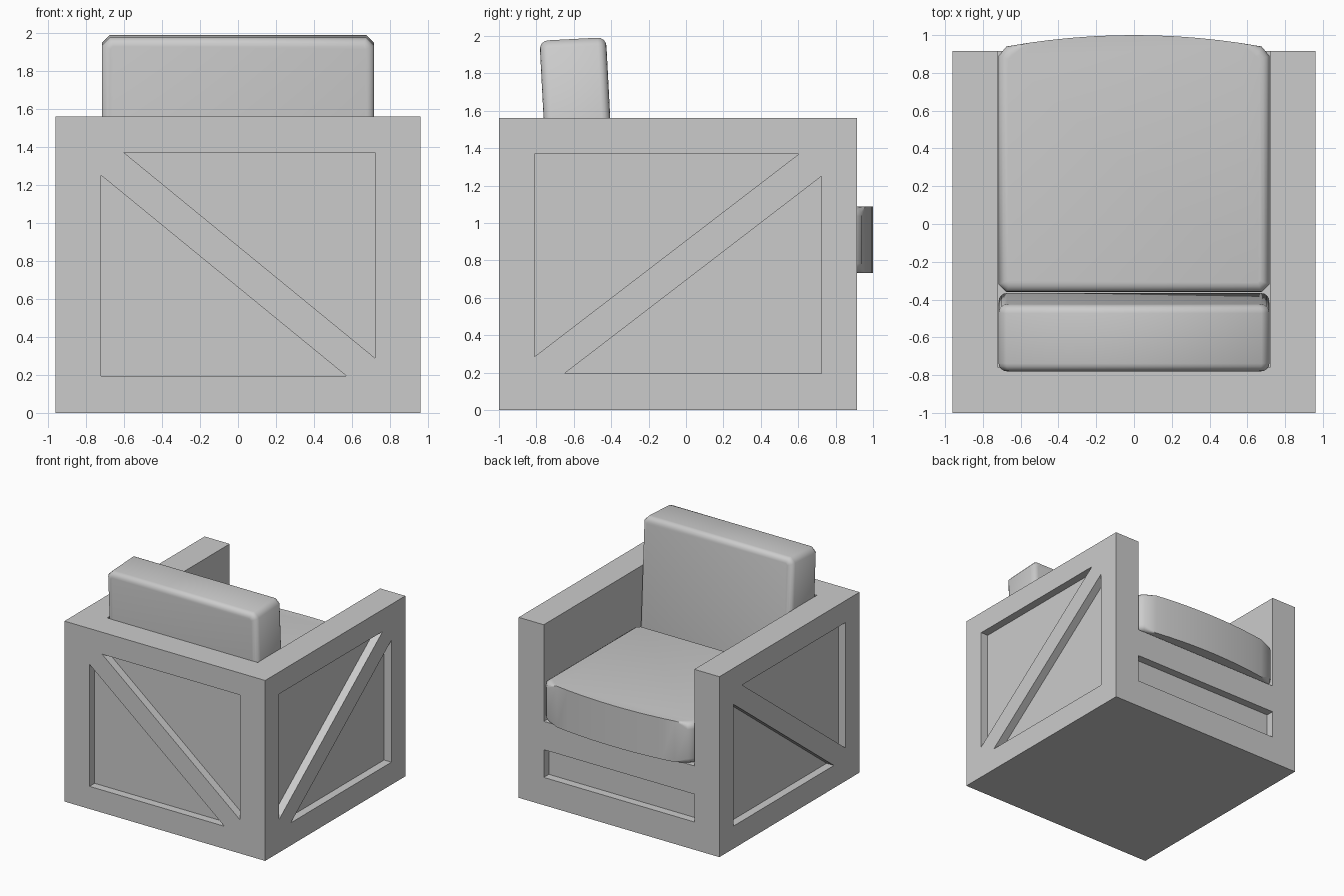
import bpy, bmesh, math

default = bpy.data.objects.get("Cube")
if default:
    bpy.data.objects.remove(default, do_unlink=True)

grey = bpy.data.materials.new("warm_grey")
grey.use_nodes = True
GREY = (0.6, 0.6, 0.6, 1)
grey.diffuse_color = GREY
grey.node_tree.nodes["Principled BSDF"].inputs["Base Color"].default_value = GREY


def prism(name, outline, axis, low, high, rim=0):
    """Extrude a 2D outline along an axis, optionally rounding both rims."""
    def place(p, w):
        co = list(p)
        co.insert("xyz".index(axis), w)
        return co
    bm = bmesh.new()
    bottom = [bm.verts.new(place(p, low)) for p in outline]
    top = [bm.verts.new(place(p, high)) for p in outline]
    caps = [bm.faces.new(bottom), bm.faces.new(top)]
    n = len(outline)
    for i in range(n):
        j = (i + 1) % n
        bm.faces.new((bottom[i], bottom[j], top[j], top[i]))
    if rim:
        edges = [e for f in caps for e in f.edges]
        bmesh.ops.bevel(bm, geom=edges, offset=rim, segments=4,
                        profile=0.5, affect='EDGES', clamp_overlap=True)
    bmesh.ops.recalc_face_normals(bm, faces=bm.faces[:])
    mesh = bpy.data.meshes.new(name)
    bm.to_mesh(mesh)
    bm.free()
    mesh.materials.append(grey)
    obj = bpy.data.objects.new(name, mesh)
    bpy.context.collection.objects.link(obj)
    return obj


def rect(u0, u1, v0, v1):
    return [(u0, v0), (u1, v0), (u1, v1), (u0, v1)]


def activate(obj):
    bpy.ops.object.select_all(action='DESELECT')
    obj.select_set(True)
    bpy.context.view_layer.objects.active = obj


# Crate shell
W, BACK, FRONT, HEIGHT = 0.96, -1.0, 0.915, 1.56
INNER, SEAT_Z, DEPTH, OVER = 0.72, 0.725, 0.07, 0.1
crate = prism("crate_frame", rect(-W, W, BACK, FRONT), "z", 0, HEIGHT)

# Seat well and recessed panels
cutters = [
    prism("seat_well_cutter", rect(-INNER, INNER, -0.76, FRONT + OVER), "z",
          SEAT_Z, HEIGHT + OVER),
    prism("front_panel_cutter", rect(-INNER, INNER, 0.24, 0.48), "y",
          FRONT - DEPTH, FRONT + OVER),
]
back_panels = [[(-0.60, 1.37), (0.72, 1.37), (0.72, 0.29)],
               [(-0.72, 1.25), (-0.72, 0.195), (0.57, 0.195)]]
side_panels = [[(-0.81, 1.37), (0.605, 1.37), (-0.81, 0.285)],
               [(0.725, 1.25), (0.725, 0.195), (-0.65, 0.195)]]
for tri in back_panels:
    cutters.append(prism("back_panel_cutter", tri, "y", BACK - OVER, BACK + DEPTH))
for tri in side_panels:
    for s in (-1, 1):
        a, b = sorted((s * (W - DEPTH), s * (W + OVER)))
        cutters.append(prism("side_panel_cutter", tri, "x", a, b))

activate(crate)
for cutter in cutters:
    cutter.hide_render = True
    mod = crate.modifiers.new("cut", 'BOOLEAN')
    mod.operation = 'DIFFERENCE'
    mod.solver = 'EXACT'
    mod.object = cutter
    bpy.ops.object.modifier_apply(modifier=mod.name)
for cutter in cutters:
    bpy.data.objects.remove(cutter, do_unlink=True)

# Seat cushion with clipped corners and a bowed front
HALF, CLIP = 0.717, 0.042
bow = []
for i in range(13):
    t = 1 - i / 6
    bow.append((t * (HALF - CLIP), 1.0 - 0.06 * t * t))
seat_outline = [(-HALF + CLIP, -0.36), (HALF - CLIP, -0.36),
                (HALF, -0.32), (HALF, 0.89)] + bow + [(-HALF, 0.89), (-HALF, -0.32)]
seat = prism("seat_cushion", seat_outline, "z", 0.732, 1.087, rim=0.05)

# Leaning back cushion
TALL = 1.25
back_outline = [(-HALF + CLIP, 0), (HALF - CLIP, 0), (HALF, CLIP), (HALF, TALL - CLIP),
                (HALF - CLIP, TALL), (-HALF + CLIP, TALL),
                (-HALF, TALL - CLIP), (-HALF, CLIP)]
back = prism("back_cushion", back_outline, "y", -0.178, 0.178, rim=0.045)
back.location = (0, -0.54, 0.735)
back.rotation_euler.x = math.radians(3)

for cushion in (seat, back):
    activate(cushion)
    bpy.ops.object.shade_smooth_by_angle(angle=math.radians(50))
